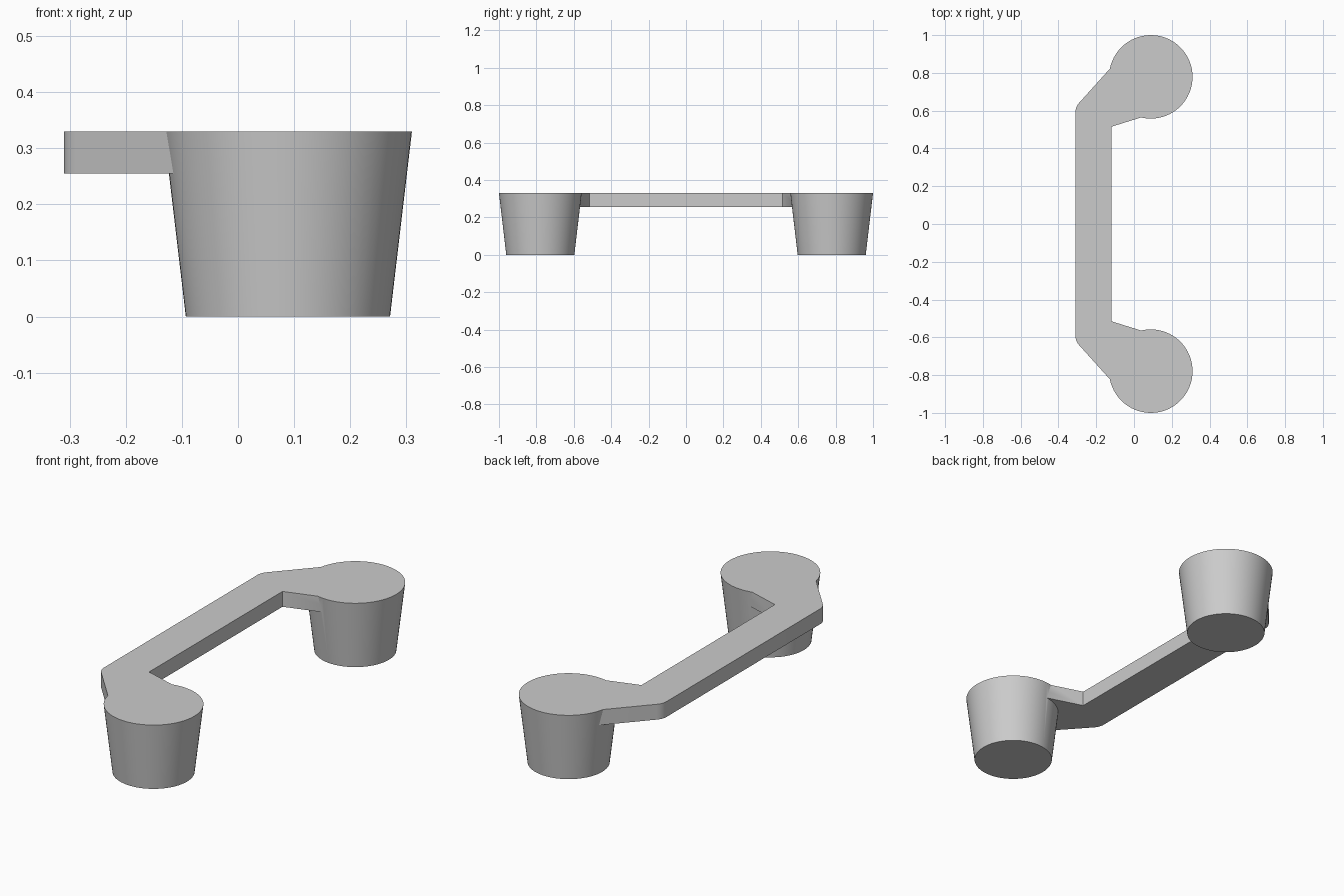
import bpy
import bmesh

cube = bpy.data.objects.get("Cube")
if cube:
    bpy.data.objects.remove(cube, do_unlink=True)

TOP = 0.33
BAR_BOTTOM = 0.255
POST_X, POST_Y = 0.089, 0.779

grey = bpy.data.materials.new("plain grey")
grey.use_nodes = True
colour = (0.6, 0.6, 0.6, 1)
grey.diffuse_color = colour
grey.node_tree.nodes["Principled BSDF"].inputs["Base Color"].default_value = colour


def add_object(name, bm):
    bmesh.ops.recalc_face_normals(bm, faces=bm.faces)
    mesh = bpy.data.meshes.new(name)
    bm.to_mesh(mesh)
    bm.free()
    mesh.materials.append(grey)
    obj = bpy.data.objects.new(name, mesh)
    bpy.context.collection.objects.link(obj)
    return obj


# Tapered round posts, narrower at the foot
def post(name, y):
    bm = bmesh.new()
    bmesh.ops.create_cone(bm, cap_ends=True, segments=64, radius1=0.182,
                          radius2=0.221, depth=TOP)
    bmesh.ops.translate(bm, verts=bm.verts, vec=(POST_X, y, TOP / 2))
    return add_object(name, bm)


posts = [post("front_post", -POST_Y), post("back_post", POST_Y)]

# Bent connecting bar: half outline from inner corner to outer corner, mirrored in y
half = [(-0.12, 0.515), (0.07, 0.574), (POST_X, POST_Y), (-0.10, 0.853),
        (-0.29, 0.642), (-0.299, 0.631), (-0.306, 0.617), (-0.31, 0.60)]
outline = half + [(x, -y) for x, y in reversed(half)]
bm = bmesh.new()
face = bm.faces.new([bm.verts.new((x, y, BAR_BOTTOM)) for x, y in outline])
side = bmesh.ops.extrude_face_region(bm, geom=[face])
new_verts = [v for v in side["geom"] if isinstance(v, bmesh.types.BMVert)]
bmesh.ops.translate(bm, verts=new_verts, vec=(0, 0, TOP - BAR_BOTTOM))
bar = add_object("handle_bar", bm)

# Fuse the posts into the bar as one solid
for p in posts:
    mod = bar.modifiers.new("join " + p.name, "BOOLEAN")
    mod.operation = "UNION"
    mod.solver = "EXACT"
    mod.object = p
bpy.context.view_layer.objects.active = bar
bar.select_set(True)
for mod in list(bar.modifiers):
    bpy.ops.object.modifier_apply(modifier=mod.name)
for p in posts:
    bpy.data.objects.remove(p, do_unlink=True)
bar.name = "handle"

bpy.ops.object.shade_smooth_by_angle(angle=0.5)
